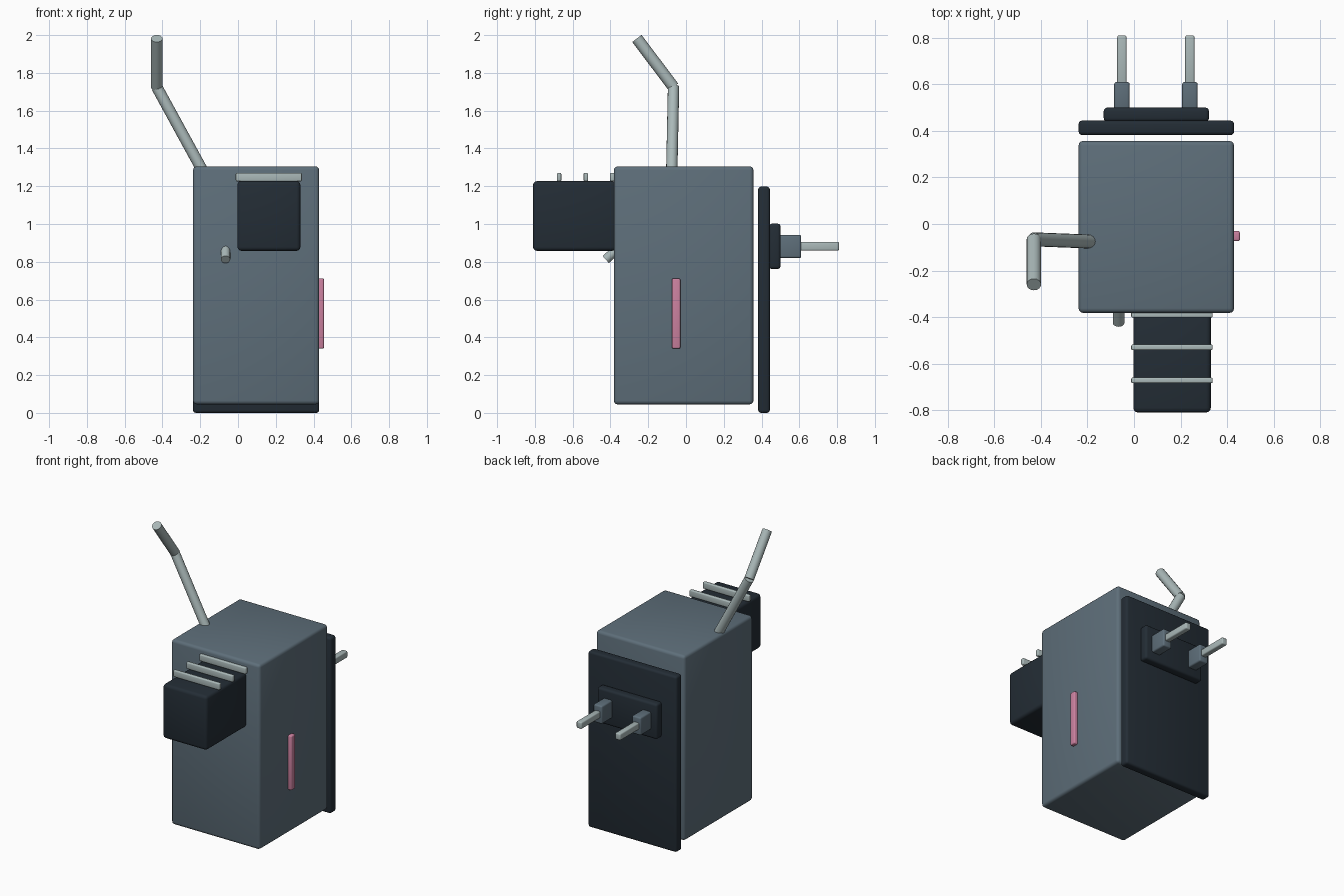
import bpy, math
from mathutils import Vector

if "Cube" in bpy.data.objects:
    bpy.data.objects.remove(bpy.data.objects["Cube"])


def material(name, rgb):
    m = bpy.data.materials.new(name)
    m.diffuse_color = (*rgb, 1)
    m.use_nodes = True
    m.node_tree.nodes["Principled BSDF"].inputs["Base Color"].default_value = m.diffuse_color
    return m


SLATE = material("slate grey", (0.112, 0.158, 0.195))
DARK = material("dark navy", (0.017, 0.026, 0.036))
METAL = material("pale metal", (0.40, 0.48, 0.48))
PINK = material("pink", (0.60, 0.22, 0.35))


def finish(ob, name, mat):
    ob.name = name
    ob.data.materials.append(mat)
    bpy.ops.object.shade_smooth_by_angle(angle=math.radians(35))
    return ob


def box(name, x, y, z, mat, bevel=0.02):
    """Rounded box given by its x, y and z ranges."""
    lo, hi = Vector((x[0], y[0], z[0])), Vector((x[1], y[1], z[1]))
    bpy.ops.mesh.primitive_cube_add(size=1, location=(lo + hi) / 2)
    ob = bpy.context.object
    ob.scale = hi - lo
    bpy.ops.object.transform_apply(location=False, rotation=False, scale=True)
    mod = ob.modifiers.new("rounded edges", 'BEVEL')
    mod.width, mod.segments = bevel, 3
    bpy.ops.object.modifier_apply(modifier=mod.name)
    return finish(ob, name, mat)


def rod(name, a, b, radius, mat, sides=16):
    """Cylinder running from point a to point b."""
    a, b = Vector(a), Vector(b)
    bpy.ops.mesh.primitive_cylinder_add(vertices=sides, radius=radius, depth=(b - a).length,
                                        location=(a + b) / 2)
    ob = bpy.context.object
    ob.rotation_mode = 'QUATERNION'
    ob.rotation_quaternion = (b - a).to_track_quat('Z', 'Y')
    return finish(ob, name, mat)


# Main housing and back plate
box("housing", (-0.238, 0.43), (-0.382, 0.357), (0.045, 1.305), SLATE)
box("back_plate", (-0.238, 0.43), (0.382, 0.444), (0.0, 1.198), DARK, 0.015)

# Plug plate with two prongs
box("plug_plate", (-0.13, 0.322), (0.44, 0.5), (0.762, 1.002), DARK, 0.015)
for side, x in (("left", -0.052), ("right", 0.24)):
    box(side + "_prong_base", (x - 0.033, x + 0.033), (0.49, 0.61), (0.82, 0.942), SLATE, 0.01)
    box(side + "_prong", (x - 0.02, x + 0.02), (0.6, 0.81), (0.859, 0.905), METAL, 0.008)

# Front box with three top fins
box("front_box", (-0.003, 0.33), (-0.81, -0.37), (0.858, 1.227), DARK)
for i, y in enumerate((-0.672, -0.53, -0.39)):
    box(f"fin_{i + 1}", (-0.012, 0.338), (y - 0.012, y + 0.012), (1.226, 1.27), METAL, 0.006)

# Bent antenna and short front peg
elbow = (-0.43, -0.066, 1.725)
rod("antenna_lower", (-0.17, -0.076, 1.25), elbow, 0.03, METAL)
rod("antenna_upper", elbow, (-0.43, -0.26, 1.982), 0.031, METAL)
rod("front_peg", (-0.066, -0.34, 0.887), (-0.066, -0.425, 0.812), 0.025, METAL)

# Side indicator strip
box("side_strip", (0.41, 0.455), (-0.074, -0.03), (0.34, 0.712), PINK, 0.008)
